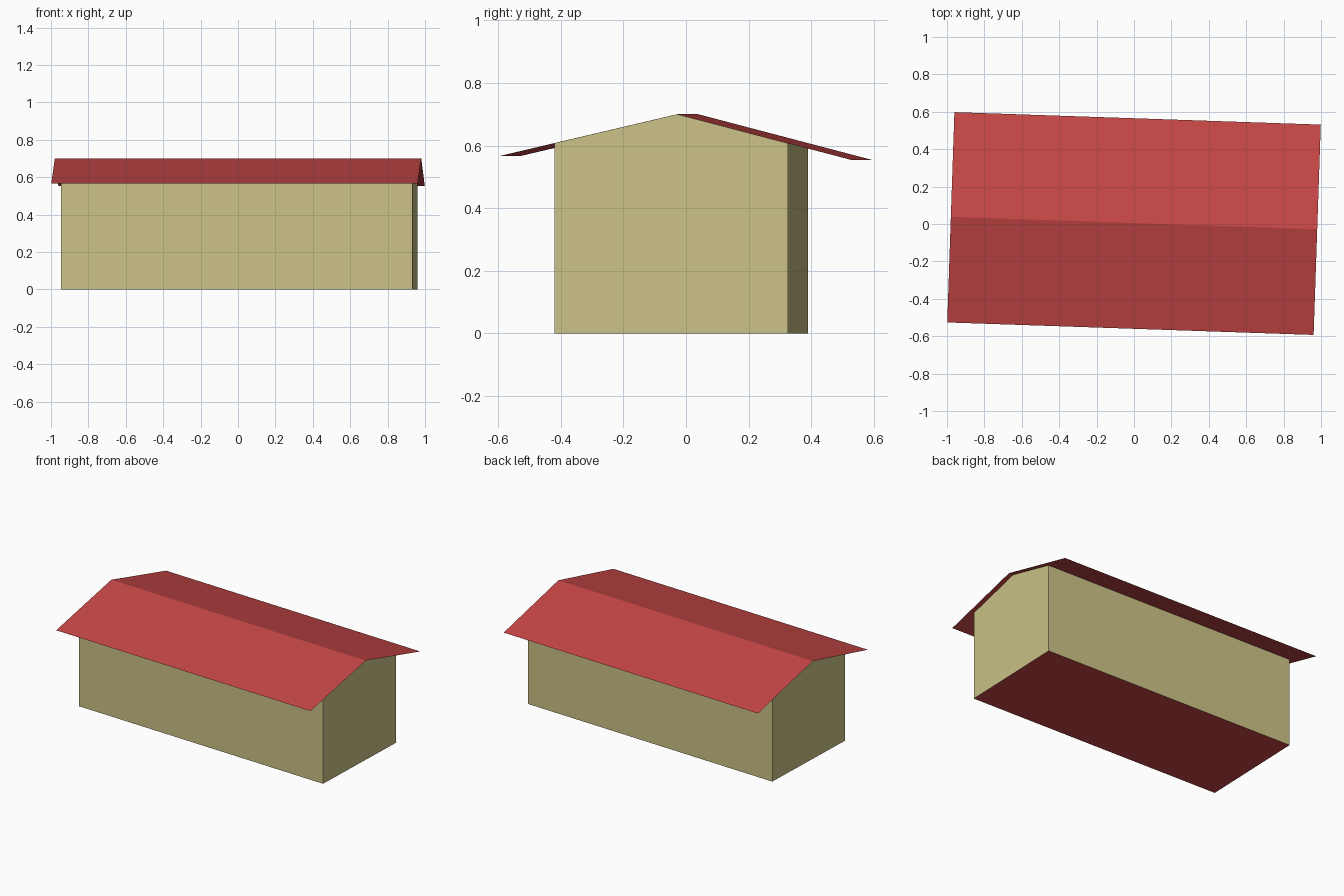
import bpy
import bmesh
import math

if "Cube" in bpy.data.objects:
    bpy.data.objects.remove(bpy.data.objects["Cube"], do_unlink=True)

TURN = -0.034          # the whole building is turned slightly clockwise
RIDGE_Y, RIDGE_Z = 0.005, 0.70
FRONT_EAVE = (-0.56, 0.567)
BACK_EAVE = (0.565, 0.553)


def make_material(name, rgb):
    mat = bpy.data.materials.new(name)
    mat.use_nodes = True
    mat.diffuse_color = (*rgb, 1)
    mat.node_tree.nodes["Principled BSDF"].inputs["Base Color"].default_value = (*rgb, 1)
    return mat


def roof_height(y):
    eave_y, eave_z = FRONT_EAVE if y < RIDGE_Y else BACK_EAVE
    t = (y - RIDGE_Y) / (eave_y - RIDGE_Y)
    return RIDGE_Z + t * (eave_z - RIDGE_Z)


def extrude_profile(name, profile, x0, x1, materials, skip=(), closed=False):
    """Sweep a (y, z) profile along x; skip lists the profile edges left open."""
    bm = bmesh.new()
    ends = [[bm.verts.new((x, y, z)) for y, z in profile] for x in (x0, x1)]
    a, b = ends
    n = len(profile)
    for i in range(n if closed else n - 1):
        if i not in skip:
            j = (i + 1) % n
            bm.faces.new((a[i], b[i], b[j], a[j]))
    if closed:
        bm.faces.new(a)
        bm.faces.new(b[::-1])
        bmesh.ops.recalc_face_normals(bm, faces=bm.faces)
    mesh = bpy.data.meshes.new(name)
    bm.to_mesh(mesh)
    bm.free()
    for mat in materials:
        mesh.materials.append(mat)
    obj = bpy.data.objects.new(name, mesh)
    obj.rotation_euler.z = TURN
    bpy.context.collection.objects.link(obj)
    return obj


wall_paint = make_material("pale khaki", (0.60, 0.54, 0.24))
roof_paint = make_material("brick red", (0.565, 0.062, 0.062))

# Thin pitched roof
extrude_profile("roof", [FRONT_EAVE, (RIDGE_Y, RIDGE_Z), BACK_EAVE],
                -0.98, 0.98, [roof_paint])

# Gabled walls, open under the roof, with a red floor
front, back = -0.388, 0.358
section = [(front, 0), (front, roof_height(front)), (RIDGE_Y, RIDGE_Z),
           (back, roof_height(back)), (back, 0)]
walls = extrude_profile("walls", section, -0.934, 0.947,
                        [wall_paint, roof_paint], skip=(1, 2), closed=True)
for face in walls.data.polygons:
    if abs(face.normal.z) > 0.9:
        face.material_index = 1
        if face.normal.z > 0:
            face.flip()
